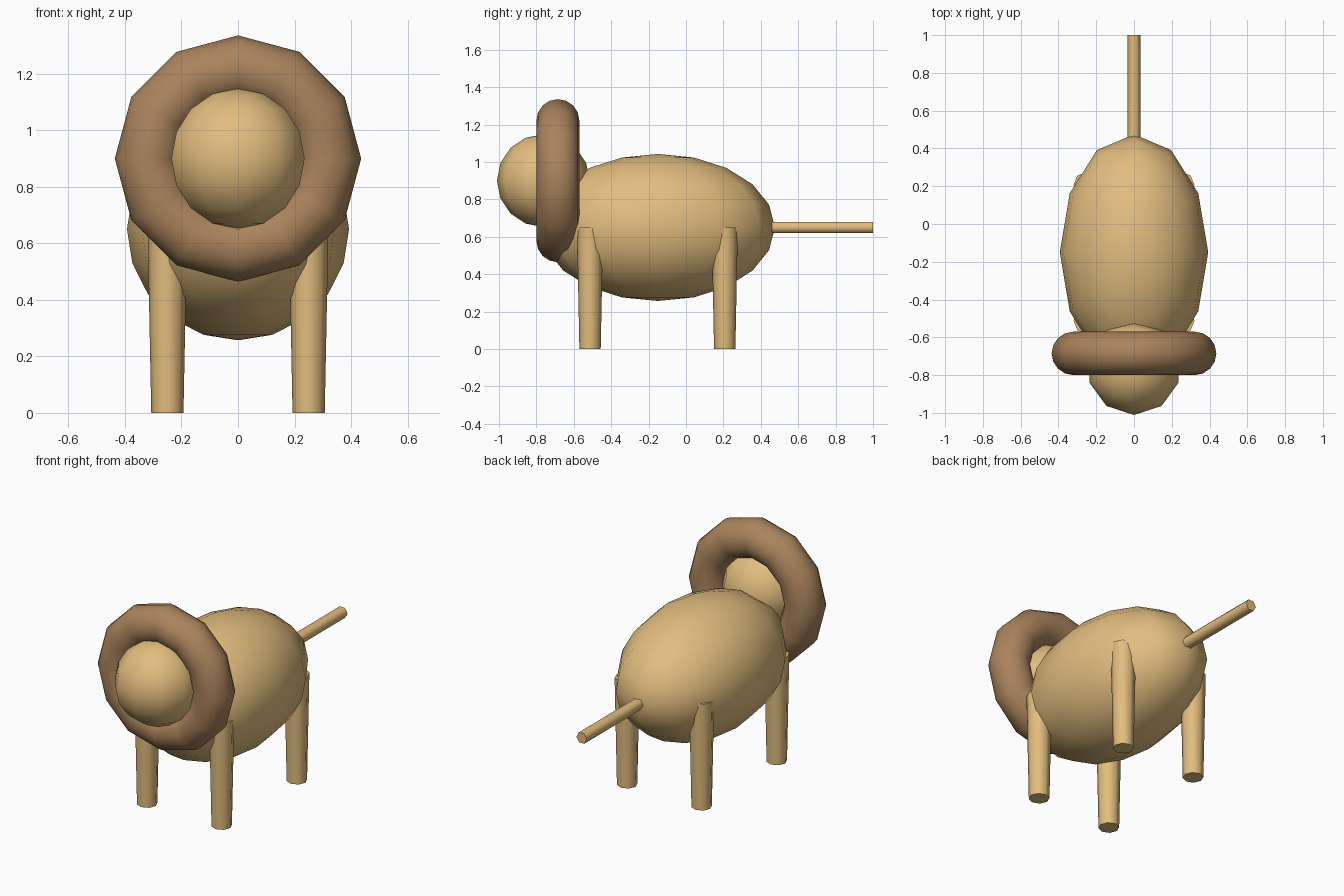
import bpy
from math import radians

if "Cube" in bpy.data.objects:
    bpy.data.objects.remove(bpy.data.objects["Cube"])


def material(name, color):
    mat = bpy.data.materials.new(name)
    mat.diffuse_color = color
    mat.use_nodes = True
    mat.node_tree.nodes["Principled BSDF"].inputs["Base Color"].default_value = mat.diffuse_color
    return mat


TAN = material("tan", (0.76, 0.51, 0.21, 1))
BROWN = material("brown", (0.40, 0.23, 0.11, 1))


def finish(name, mat):
    """Name, colour and smooth the part just added."""
    obj = bpy.context.object
    obj.name = obj.data.name = name
    obj.data.materials.append(mat)
    bpy.ops.object.transform_apply(location=False, rotation=True, scale=True)
    bpy.ops.object.shade_smooth_by_angle(angle=radians(65))
    return obj


# Body: stretched low-poly sphere
bpy.ops.mesh.primitive_uv_sphere_add(segments=12, ring_count=10, radius=1,
                                     location=(0, -0.15, 0.65))
bpy.context.object.scale = (0.393, 0.625, 0.393)
finish("body", TAN)

# Head
bpy.ops.mesh.primitive_uv_sphere_add(segments=10, ring_count=8, radius=0.248,
                                     location=(0, -0.763, 0.9))
finish("head", TAN)

# Mane: upright ring around the head
bpy.ops.mesh.primitive_torus_add(major_segments=12, minor_segments=16,
                                 major_radius=0.321, minor_radius=0.115,
                                 location=(0, -0.685, 0.9),
                                 rotation=(radians(90), 0, 0))
finish("mane", BROWN)

# Legs: tapered, wider at the top
for end, y in (("front", -0.513), ("back", 0.207)):
    for side, x in (("left", 0.25), ("right", -0.25)):
        bpy.ops.mesh.primitive_cone_add(vertices=8, radius1=0.057, radius2=0.07,
                                        depth=0.65, location=(x, y, 0.325))
        finish(f"{end}_{side}_leg", TAN)

# Tail: straight hexagonal rod pointing backwards
bpy.ops.mesh.primitive_cylinder_add(vertices=6, radius=0.035, depth=0.62,
                                    location=(0, 0.69, 0.65),
                                    rotation=(radians(90), 0, radians(0)))
tail = bpy.context.object
# Turn the hexagon so its corners point sideways
tail.rotation_euler = (radians(90), radians(30), 0)
finish("tail", TAN)
